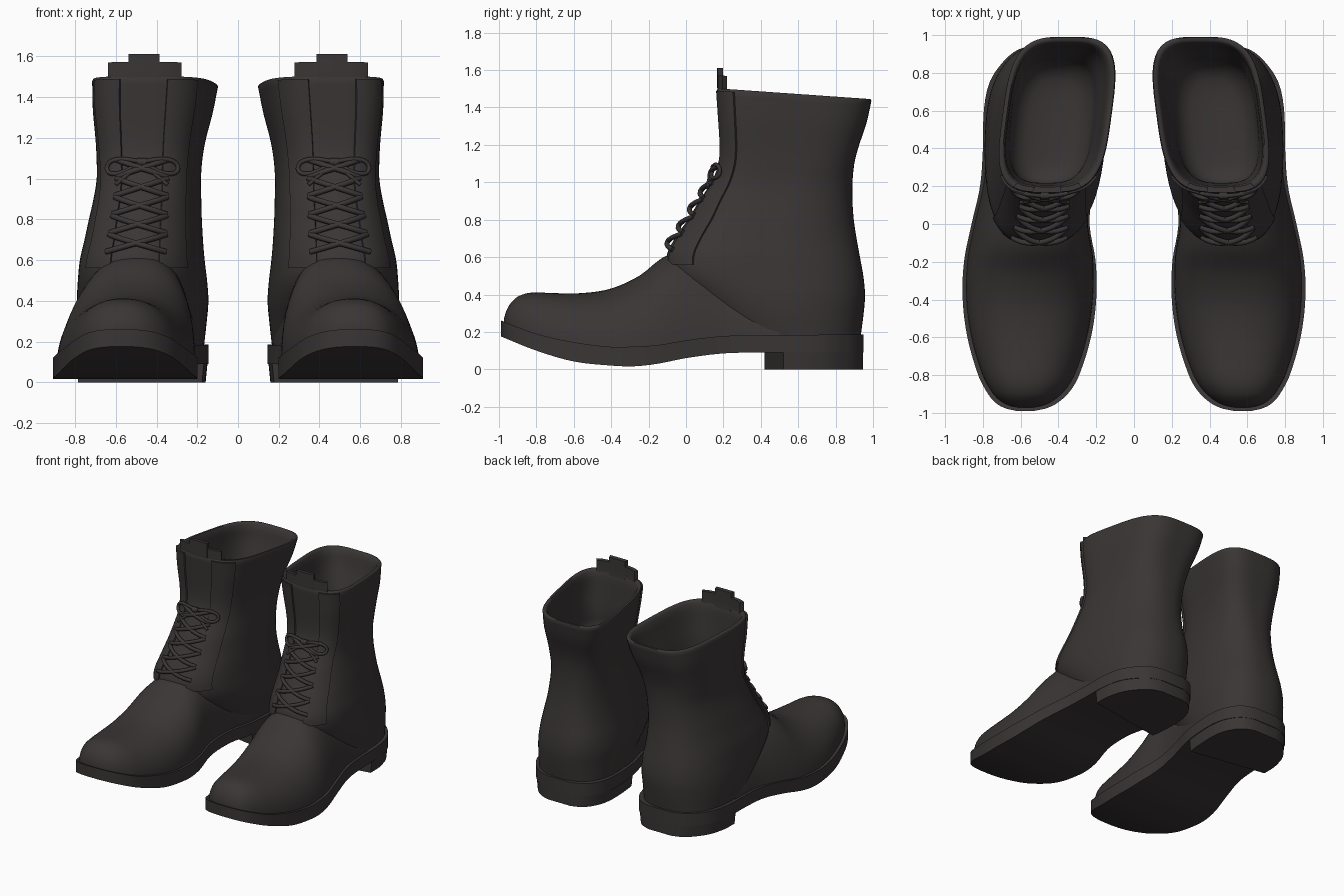
import bpy, bmesh, math
from mathutils import Vector

if "Cube" in bpy.data.objects:
    bpy.data.objects.remove(bpy.data.objects["Cube"])

mat = bpy.data.materials.new("dark_brown_leather")
mat.diffuse_color = (0.042, 0.036, 0.036, 1)
mat.use_nodes = True
mat.node_tree.nodes["Principled BSDF"].inputs["Base Color"].default_value = mat.diffuse_color


def at(keys, x):
    """Smooth (Hermite) lookup in a table of rows whose first column is x."""
    x = min(max(x, keys[0][0]), keys[-1][0])
    i = 0
    while i < len(keys) - 2 and x > keys[i + 1][0]:
        i += 1

    def slope(j, c):
        a, b = keys[max(j - 1, 0)], keys[min(j + 1, len(keys) - 1)]
        return (b[c] - a[c]) / (b[0] - a[0])
    p, q = keys[i], keys[i + 1]
    h = q[0] - p[0]
    t = (x - p[0]) / h
    return [(2*t**3 - 3*t*t + 1) * p[c] + (t**3 - 2*t*t + t) * h * slope(i, c)
            + (3*t*t - 2*t**3) * q[c] + (t**3 - t*t) * h * slope(i + 1, c)
            for c in range(1, len(p))]


def loft(name, rings, angle=40):
    """Skin closed rings, cap both ends, mirror to make the pair."""
    bm = bmesh.new()
    vs = [[bm.verts.new(p) for p in r] for r in rings]
    n = len(rings[0])
    for a, b in zip(vs, vs[1:]):
        for i in range(n):
            j = (i + 1) % n
            bm.faces.new((a[i], a[j], b[j], b[i]))
    bm.faces.new(vs[0])
    bm.faces.new(vs[-1])
    bmesh.ops.recalc_face_normals(bm, faces=bm.faces)
    me = bpy.data.meshes.new(name)
    bm.to_mesh(me)
    bm.free()
    ob = bpy.data.objects.new(name, me)
    bpy.context.collection.objects.link(ob)
    me.materials.append(mat)
    bpy.ops.object.select_all(action='DESELECT')
    ob.select_set(True)
    bpy.context.view_layer.objects.active = ob
    bpy.ops.object.shade_smooth_by_angle(angle=math.radians(angle))
    m = ob.modifiers.new("pair", 'MIRROR')
    m.use_mirror_merge = False
    return ob


def span(a, b, n):
    return [a + (b - a) * i / n for i in range(n + 1)]


# Sole: y, inner x, outer x
OUTLINE = [(-.99, .53, .62), (-.975, .46, .685), (-.94, .395, .74), (-.88, .335, .785),
           (-.8, .29, .825), (-.6, .228, .882), (-.4, .2, .907), (-.2, .203, .9),
           (0, .235, .86), (.2, .215, .815), (.4, .165, .80), (.6, .145, .795),
           (.75, .152, .765), (.85, .19, .70), (.92, .255, .62), (.95, .34, .53)]
# Sole: y, top z, bottom z
LEVELS = [(-1, .265, .18), (-.8, .19, .10), (-.6, .145, .042), (-.4, .12, .02), (-.28, .122, .016),
          (-.15, .13, .03), (0, .155, .06), (.2, .178, .085), (.42, .182, .09), (.95, .187, .09)]
sole_ys = span(-.99, -.85, 12) + span(-.82, .8, 36) + span(.82, .95, 10)
rings = []
for y in sole_ys:
    xi, xo = at(OUTLINE, y)
    zt, zb = at(LEVELS, y)
    rings.append([(xi, y, zb), (xo, y, zb), (xo, y, zt), (xi, y, zt)])
loft("sole", rings)

# Heel block with a slanted front
rings = []
for y in span(.42, .8, 14) + span(.82, .945, 10):
    xi, xo = at(OUTLINE, y)
    yo = y + .1 * max(0, (.7 - y) / .28)
    d = .015
    rings.append([(xi + d, y, 0), (xo - d, yo, 0), (xo - .005, yo, .1), (xi + .005, y, .1)])
loft("heel", rings)

# Vamp: y, ridge height, ridge x
RIDGE = [(-.972, .275, .57), (-.962, .31, .57), (-.94, .35, .57), (-.9, .388, .57), (-.83, .41, .565),
         (-.7, .407, .56), (-.55, .408, .55), (-.4, .432, .535), (-.25, .5, .515), (-.12, .60, .50),
         (0, .64, .49), (.15, .63, .47), (.3, .57, .46), (.5, .36, .46)]
rings = []
for y in span(-.972, -.86, 12) + span(-.84, .5, 36):
    xi, xo = at(OUTLINE, y - .015)
    xi, xo = xi + .018, xo - .018
    zb = at(LEVELS, y)[0] - .02
    zt, rx = at(RIDGE, y)
    c, w = (xi + xo) / 2, (xo - xi) / 2
    ring = []
    for a in span(0, math.pi, 32):
        s, k = math.sin(a), math.cos(a)
        sx = math.copysign(abs(k) ** .88, k)
        sz = max(s, 0) ** .92
        ring.append((c + w * sx + (rx - c) * sz, y, zb + (zt - zb) * sz))
    rings.append(ring)
loft("vamp", rings)

# Shaft: z, front y, back y, inner x, outer x, squareness, skew
SHAFT = [(.15, .25, .93, .155, .785, 2.4, .06), (.3, .10, .95, .135, .80, 2.4, .06),
         (.4, .0, .957, .125, .80, 2.5, .06), (.5, -.085, .948, .13, .79, 2.6, .065),
         (.6, -.105, .93, .14, .778, 2.5, .07), (.7, -.06, .912, .148, .757, 2.4, .07),
         (.8, .01, .897, .155, .737, 2.4, .075), (.9, .07, .89, .16, .715, 2.5, .08),
         (1.0, .135, .89, .165, .70, 2.7, .09), (1.1, .175, .90, .162, .70, 3, .10),
         (1.2, .183, .922, .15, .704, 3.2, .11), (1.35, .175, .965, .122, .714, 3.4, .125),
         (1.5, .165, .993, .10, .715, 3.5, .135)]


def skin(z, deg, inset=0):
    """Point on the shaft wall; deg -90 is the front centre."""
    yf, yb, xi, xo, n, sh = at(SHAFT, z)
    a = math.radians(deg)
    k, s = math.cos(a), math.sin(a)
    r = (abs(k) ** n + abs(s) ** n) ** (-1 / n)
    y = (yf + yb) / 2 + ((yb - yf) / 2 - inset) * r * s
    x = (xi + xo) / 2 + ((xo - xi) / 2 - .018 - inset) * r * k - sh * (y - .57)
    tilt = min(max((z - 1.1) / .4, 0), 1)
    return Vector((x, y, z - .07 * (y - .2) * tilt))


def ring_at(z, inset):
    return [skin(z, d * 5, inset) for d in range(72)]


rings = [ring_at(z, 0) for z in span(.15, 1.49, 44)]
rings += [ring_at(1.5, .006), ring_at(1.5, .022), ring_at(1.485, .03)]
rings += [ring_at(z, .035) for z in span(1.44, 1.1, 10)]
# rounded inside floor
rings += [ring_at(z, d) for z, d in ((1.06, .05), (1.02, .08), (1.0, .12), (.99, .18), (.985, .24))]
loft("shaft", rings, 60)


def panel(name, a0, a1, z0, z1, out, inn):
    """Thin plate following the shaft wall."""
    rings = []
    for z in span(z0, z1, 24):
        lift = Vector((0, 0, max(0, z - 1.5)))
        rings.append([skin(z, a, out) + lift for a in span(a0, a1, 10)]
                     + [skin(z, a, inn) + lift for a in span(a1, a0, 10)])
    loft(name, rings)


# Tongue with its top tab, and the two lace flaps
panel("tongue", -124, -56, 1.2, 1.535, .004, .03)
panel("tongue_tab", -105, -75, 1.3, 1.555, .002, .032)
panel("inner_lace_flap", -138, -112, .56, 1.487, -.01, .02)
panel("outer_lace_flap", -68, -42, .56, 1.487, -.01, .02)


def tube(name, pts, r):
    rings = []
    for i, p in enumerate(pts):
        t = (pts[min(i + 1, len(pts) - 1)] - pts[max(i - 1, 0)]).normalized()
        u = t.cross(Vector((0, -.8, .6))).normalized()
        v = t.cross(u)
        rings.append([p + r * (math.cos(k * math.pi / 4) * u + math.sin(k * math.pi / 4) * v)
                      for k in range(8)])
    loft(name, rings, 80)


# Criss-cross laces
for i in range(5):
    z = .64 + .092 * i
    for side in (-1, 1):
        pts = [skin(z + .085 * t, -90 + side * (-27 + 54 * t), -.012 - .016 * math.sin(math.pi * t))
               for t in span(0, 1, 10)]
        tube(f"lace_{i}_{'inner' if side < 0 else 'outer'}", pts, .014)

# Bow: drooping loops and loose ends at the top of the lacing
for side in (-1, 1):
    tag = 'inner' if side < 0 else 'outer'
    loop = [skin(1.08 + .035 * math.sin(2 * math.pi * t) - .03 * math.sin(math.pi * t),
                 -90 + side * 36 * math.sin(math.pi * t), -.022) for t in span(0.03, .97, 16)]
    tube("bow_loop_" + tag, loop, .011)
    tube("lace_end_" + tag, [skin(1.08 - .11 * t, -90 + side * 26 * t, -.024)
                             for t in span(0, 1, 8)], .01)
tube("bow_knot", [skin(1.08, a, -.02) for a in span(-95, -85, 4)], .02)
